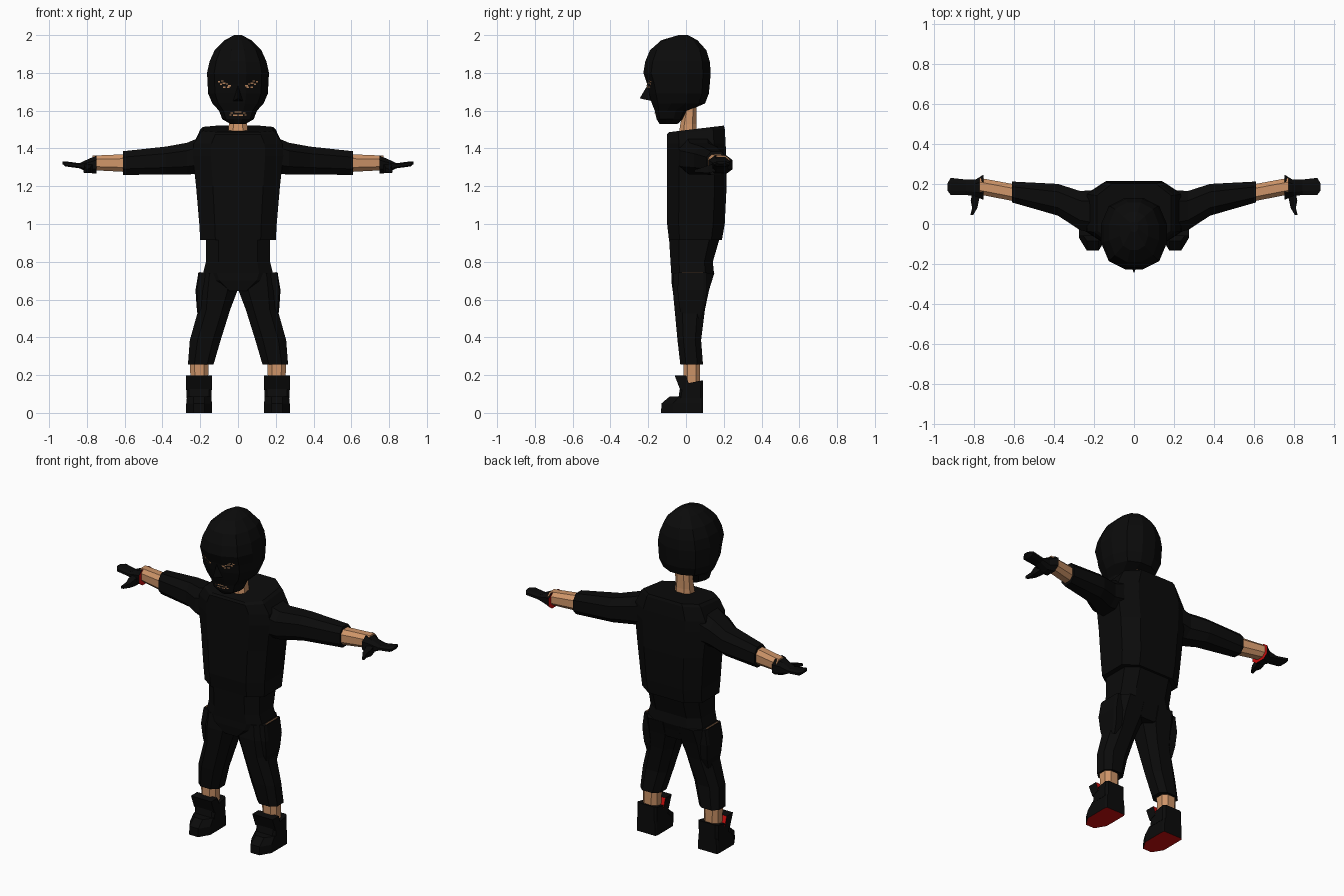
import bpy, bmesh, math
from mathutils import Vector
from mathutils.bvhtree import BVHTree

if "Cube" in bpy.data.objects:
    bpy.data.objects.remove(bpy.data.objects["Cube"])


def material(name, rgb):
    m = bpy.data.materials.new(name)
    m.diffuse_color = (*rgb, 1)
    m.use_nodes = True
    m.node_tree.nodes["Principled BSDF"].inputs["Base Color"].default_value = m.diffuse_color
    return m


BLACK = material("black_cloth", (0.0032, 0.0032, 0.0032))
SKIN = material("skin", (0.62, 0.30, 0.14))
RED = material("red_lining", (0.60, 0.004, 0.004))


def finish(name, bm, mats, mirror=False, rule=None):
    """Turn a bmesh into an object; rule picks a material index per face."""
    bmesh.ops.recalc_face_normals(bm, faces=bm.faces[:])
    if rule:
        for f in bm.faces:
            f.material_index = rule(f)
    me = bpy.data.meshes.new(name)
    bm.to_mesh(me)
    ob = bpy.data.objects.new(name, me)
    bpy.context.collection.objects.link(ob)
    for m in mats:
        me.materials.append(m)
    if mirror:
        mod = ob.modifiers.new("mirror", "MIRROR")
        mod.use_mirror_merge = False
    return ob


def octagon(a0, a1, b0, b1, c=0.25, c2=None):
    """Chamfered rectangle; c chamfers the low b side, c2 the high b side."""
    c2 = c if c2 is None else c2
    w, h = a1 - a0, b1 - b0
    return [(a0 + c*w, b0), (a1 - c*w, b0), (a1, b0 + c*h), (a1, b1 - c2*h),
            (a1 - c2*w, b1), (a0 + c2*w, b1), (a0, b1 - c2*h), (a0, b0 + c*h)]


def loft_bm(rings):
    bm = bmesh.new()
    vs = [[bm.verts.new(p) for p in r] for r in rings]
    n = len(vs[0])
    for lo, hi in zip(vs, vs[1:]):
        for i in range(n):
            j = (i + 1) % n
            bm.faces.new((lo[i], lo[j], hi[j], hi[i]))
    bm.faces.new(vs[0][::-1])
    bm.faces.new(vs[-1])
    return bm


def stack(rows, c=0.25, c2=None):
    """Upright loft from rows of z, x0, x1, y0, y1 and an optional tilt in y."""
    return loft_bm([[(x, y, r[0] + (r[5] if len(r) > 5 else 0) * y)
                     for x, y in octagon(*r[1:5], c, c2)] for r in rows])


def limb(rows, c=0.25):
    """Sideways loft from rows of x, y0, y1, z0, z1."""
    return loft_bm([[(r[0], y, z) for y, z in octagon(*r[1:], c)] for r in rows])


def prism(profile, x0, x1):
    return loft_bm([[(x, y, z) for y, z in profile] for x in (x0, x1)])


# Masked head
def head_ring(z, hx, y0, y1, n=12):
    pts = []
    for i in range(n):
        a = 2 * math.pi * (i + 0.5) / n
        c, s = math.cos(a), math.sin(a)
        k = (abs(c)**2.5 + abs(s)**2.5) ** (-1 / 2.5) * 1.02
        pts.append((hx*c*k, (y0 + y1)/2 + (y1 - y0)/2*s*k, z))
    return pts


head_rows = [(1.53, .04, -.14, -.045), (1.555, .083, -.155, -.015),
             (1.60, .10, -.165, .01), (1.638, .135, -.18, .10),
             (1.69, .157, -.195, .12), (1.74, .16, -.205, .125),
             (1.80, .163, -.225, .13), (1.86, .15, -.215, .125),
             (1.92, .123, -.19, .107), (1.973, .07, -.13, .06),
             (2.0, .02, -.04, .01)]
hb = loft_bm([head_ring(*r) for r in head_rows])
tree = BVHTree.FromBMesh(hb)
finish("head", hb, [BLACK])

# Nose wedge
bm = bmesh.new()
a, b, t, p = [bm.verts.new(v) for v in
              ((-.03, -.175, 1.65), (.03, -.175, 1.65), (0, -.195, 1.75), (0, -.245, 1.665))]
for f in ((a, b, p), (b, t, p), (t, a, p), (a, t, b)):
    bm.faces.new(f)
finish("nose", bm, [BLACK])


# Small skin patches laid on the face around eyes and mouth
def patches(name, tiles, mirror=True):
    bm = bmesh.new()
    for x, z, w, h in tiles:
        corners = []
        for dx, dz in ((-w, -h), (w, -h), (w, h), (-w, h)):
            hit = tree.ray_cast(Vector((x + dx, -1, z + dz)), Vector((0, 1, 0)))[0]
            corners.append(bm.verts.new(hit - Vector((0, .004, 0))))
        bm.faces.new(corners)
    return finish(name, bm, [SKIN], mirror)


patches("eye_patches", [(.045, 1.733, .008, .004), (.058, 1.741, .006, .003),
                        (.075, 1.745, .008, .003), (.09, 1.741, .005, .004),
                        (.052, 1.724, .007, .003), (.072, 1.724, .007, .003),
                        (.1, 1.752, .006, .004), (.083, 1.757, .006, .002)])
patches("mouth_patches", [(.01, 1.592, .009, .003), (.033, 1.588, .007, .003),
                          (.015, 1.576, .012, .003), (.04, 1.578, .005, .003)])

# Neck
finish("neck", stack([(1.46, -.055, .055, -.04, .06), (1.53, -.048, .048, -.03, .055),
                      (1.65, -.045, .045, -.005, .055)]), [SKIN])

# Jacket body with sloped shoulder line
finish("jacket", stack([
    (.915, -.2, .2, -.09, .19), (1.0, -.205, .205, -.1, .205),
    (1.2, -.222, .222, -.1, .215), (1.36, -.24, .24, -.1, .212),
    (1.425, -.235, .235, -.1, .21), (1.485, -.2, .2, -.1, .205, .1),
    (1.497, -.185, .185, -.09, .2, .12)], .2), [BLACK])

# Lapel plates meeting above the front closure
bm = bmesh.new()
bm.faces.new([bm.verts.new(v) for v in
              ((.01, -.104, 1.18), (.09, -.104, 1.3), (.115, -.104, 1.38),
               (.1, -.102, 1.47), (.06, -.104, 1.47), (.07, -.104, 1.36))])
bmesh.ops.solidify(bm, geom=bm.faces[:], thickness=.006)
finish("lapel", bm, [BLACK], True)

# Sleeves, forearms, gloves and thumbs
finish("sleeve", limb([(.15, -.06, .17, 1.27, 1.48), (.27, -.03, .165, 1.262, 1.43),
                       (.38, .042, .2, 1.262, 1.41), (.61, .108, .212, 1.26, 1.385)]),
       [BLACK], True)
finish("forearm", limb([(.58, .11, .195, 1.275, 1.37), (.77, .147, .23, 1.285, 1.362)]),
       [SKIN], True)
finish("glove", limb([(.75, .12, .247, 1.267, 1.362), (.79, .138, .222, 1.27, 1.345),
                      (.84, .145, .222, 1.295, 1.322), (.915, .145, .23, 1.305, 1.332),
                      (.93, .165, .205, 1.318, 1.332)]),
       [BLACK, RED], True, lambda f: int(f.normal.x < -.95))
finish("thumb", loft_bm([[(x + dx*s, y, z + dz*s) for dx, dz in
                          ((-1, -1), (1, -1), (1, 1), (-1, 1))]
                         for x, y, z, s in ((.785, .16, 1.30, .022), (.795, .115, 1.29, .02),
                                            (.795, .08, 1.285, .013), (.81, .045, 1.28, .007))]),
       [BLACK], True)

# Hips and trouser legs
finish("hips", stack([(.645, -.07, .07, -.07, .12), (.7, -.165, .165, -.078, .135),
                      (.74, -.185, .185, -.078, .148), (.8, -.17, .17, -.082, .142),
                      (.93, -.17, .17, -.09, .18)], .2), [BLACK])
finish("trouser_leg", stack([
    (.255, .13, .265, -.03, .09), (.385, .092, .255, -.045, .08),
    (.545, .042, .21, -.06, .1), (.65, .002, .212, -.07, .122),
    (.74, .002, .2, -.065, .15)]), [BLACK], True)

# Side pockets with a skin-toned slit on top
finish("pocket", stack([(.5, .17, .212, -.02, .08), (.56, .16, .219, -.035, .1),
                        (.65, .16, .225, -.045, .11), (.742, .16, .21, -.04, .11)], .12),
       [BLACK], True)
finish("pocket_slit", prism([(-.02, .74), (.09, .74), (.09, .746), (-.02, .746)],
                            .198, .204), [SKIN], True)

# Shins
finish("shin", stack([(.1, .16, .25, -.012, .075), (.3, .155, .255, -.015, .075)]),
       [SKIN], True)

# Boots: foot with red sole, ankle shaft and flared tongue
finish("boot_foot", stack([(0, .138, .274, -.132, .09), (.05, .138, .274, -.13, .09),
                           (.088, .142, .27, -.085, .09)], .28, .05),
       [BLACK, RED], True, lambda f: int(f.normal.z < -.9))
finish("boot_shaft", stack([(.08, .14, .272, -.04, .09), (.13, .14, .272, -.032, .09),
                            (.155, .14, .272, -.025, .09, .2)], .1), [BLACK], True)
finish("boot_tongue", prism([(-.03, .12), (-.06, .198), (0, .198), (.02, .14)], .138, .274),
       [BLACK, RED], True, lambda f: int(f.normal.y > .7))
